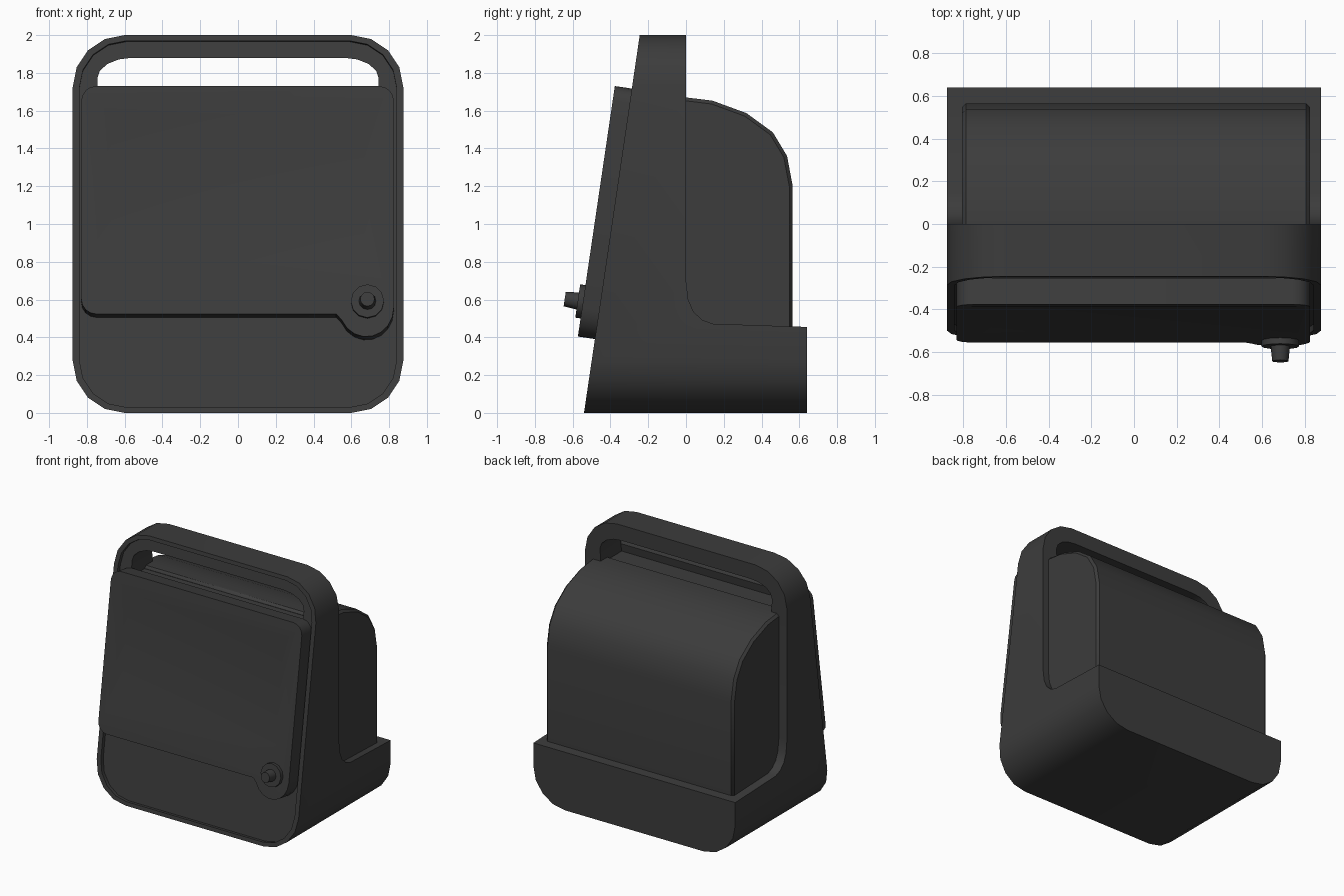
import bpy, bmesh, math

if "Cube" in bpy.data.objects:
    bpy.data.objects.remove(bpy.data.objects["Cube"])

SLOPE = 0.1475  # lean of the front face

mat = bpy.data.materials.new("dark_plastic")
mat.diffuse_color = (0.045, 0.045, 0.045, 1)
mat.use_nodes = True
mat.node_tree.nodes["Principled BSDF"].inputs["Base Color"].default_value = mat.diffuse_color

# Mappings from (outline u, outline v, depth d) to space
def side(u, v, d): return (d, u, v)
def front(u, v, d): return (u, d, v)
def leaning(u, v, d): return (u, -0.54 + SLOPE * v + d, v - SLOPE * d)

def prism(name, pts, mapping, lo, hi, pts_hi=None):
    bm = bmesh.new()
    a = [bm.verts.new(mapping(u, v, lo)) for u, v in pts]
    b = [bm.verts.new(mapping(u, v, hi)) for u, v in (pts_hi or pts)]
    n = len(a)
    bm.faces.new(a)
    bm.faces.new(b[::-1])
    for i in range(n):
        bm.faces.new((a[i], b[i], b[(i + 1) % n], a[(i + 1) % n]))
    bmesh.ops.recalc_face_normals(bm, faces=bm.faces)
    me = bpy.data.meshes.new(name)
    bm.to_mesh(me)
    bm.free()
    me.materials.append(mat)
    ob = bpy.data.objects.new(name, me)
    bpy.context.collection.objects.link(ob)
    return ob

def activate(ob):
    bpy.ops.object.select_all(action='DESELECT')
    ob.select_set(True)
    bpy.context.view_layer.objects.active = ob

def boolean(ob, cutter, op):
    m = ob.modifiers.new("cut", 'BOOLEAN')
    m.object, m.operation, m.solver = cutter, op, 'EXACT'
    activate(ob)
    bpy.ops.object.modifier_apply(modifier=m.name)
    bpy.data.objects.remove(cutter)

def smooth(ob):
    activate(ob)
    bpy.ops.object.shade_smooth_by_angle(angle=math.radians(32))

def arc(cx, cz, rx, rz, a0, a1, n):
    return [(cx + rx * math.cos(math.radians(a0 + (a1 - a0) * i / n)),
             cz + rz * math.sin(math.radians(a0 + (a1 - a0) * i / n))) for i in range(n + 1)]

def rounded(x0, x1, z0, z1, r, n=4):
    return (arc(x1 - r, z0 + r, r, r, -90, 0, n) + arc(x1 - r, z1 - r, r, r, 0, 90, n)
            + arc(x0 + r, z1 - r, r, r, 90, 180, n) + arc(x0 + r, z0 + r, r, r, 180, 270, n))

# Frame and base: side profile crossed with the rounded front outline
profile = [(-0.54, 0), (0.64, 0), (0.64, 0.455), (0.14, 0.472), (0.085, 0.493), (0.04, 0.535),
           (0.012, 0.6), (0, 0.7), (0, 2), (-0.245, 2)]
frame = prism("frame_and_base", profile, side, -1, 1)
boolean(frame, prism("outline", rounded(-0.875, 0.875, 0, 2, 0.275), front, -1, 1), 'INTERSECT')
# Shallow recess leaving a thin lip around the front
boolean(frame, prism("recess", rounded(-0.84, 0.84, 0.03, 1.97, 0.25), leaning, -0.2, 0.03), 'DIFFERENCE')
# Handle opening
opening = [(-0.74, 1.65), (0.74, 1.65)] + arc(0.56, 1.77, 0.185, 0.11, 0, 90, 4) \
    + arc(-0.56, 1.77, 0.185, 0.11, 90, 180, 4)
boolean(frame, prism("opening", opening, front, -1, 1), 'DIFFERENCE')
smooth(frame)

# Rear housing with curved top
hp = [(-0.1, 0.4), (0.565, 0.4), (0.565, 1.2), (0.535, 1.36), (0.46, 1.485), (0.32, 1.587),
      (0.14, 1.653), (0, 1.67), (-0.1, 1.67)]
housing = prism("rear_housing", hp, side, -0.805, 0.823)
bev = housing.modifiers.new("edge", 'BEVEL')
bev.width, bev.segments, bev.limit_method, bev.angle_limit = 0.018, 1, 'ANGLE', math.radians(60)
smooth(housing)

# Screen panel with a lobe around the knob
panel = (arc(0.745, 1.637, 0.08, 0.08, 0, 90, 4) + arc(-0.75, 1.637, 0.08, 0.08, 90, 180, 4)
         + arc(-0.75, 0.59, 0.08, 0.08, 180, 270, 4) + [(0.52, 0.51)]
         + arc(0.68, 0.545, 0.145, 0.155, 205, 360, 8))
screen = prism("screen_panel", panel, leaning, -0.09, 0.035)
# Gently sloped display pocket
wide = [(-0.79, 0.62), (0.79, 0.62), (0.79, 1.67), (-0.79, 1.67)]
inner = [(-0.67, 0.74), (0.67, 0.74), (0.67, 1.57), (-0.67, 1.57)]
wide, inner = ([(x, z + 0.05 if z < 1 else z) for x, z in p] for p in (wide, inner))
boolean(screen, prism("pocket", wide, leaning, -0.093, -0.076, inner), 'DIFFERENCE')
smooth(screen)

# Knob: collar disc and tapered peg
def ring(r, n=12): return arc(0.685, 0.575, r, r, 0, 360 - 360 / n, n - 1)
collar = prism("knob_collar", ring(0.088), leaning, -0.118, -0.07)
peg = prism("knob_peg", ring(0.038), leaning, -0.187, -0.11, ring(0.046))
for ob in (collar, peg):
    smooth(ob)
